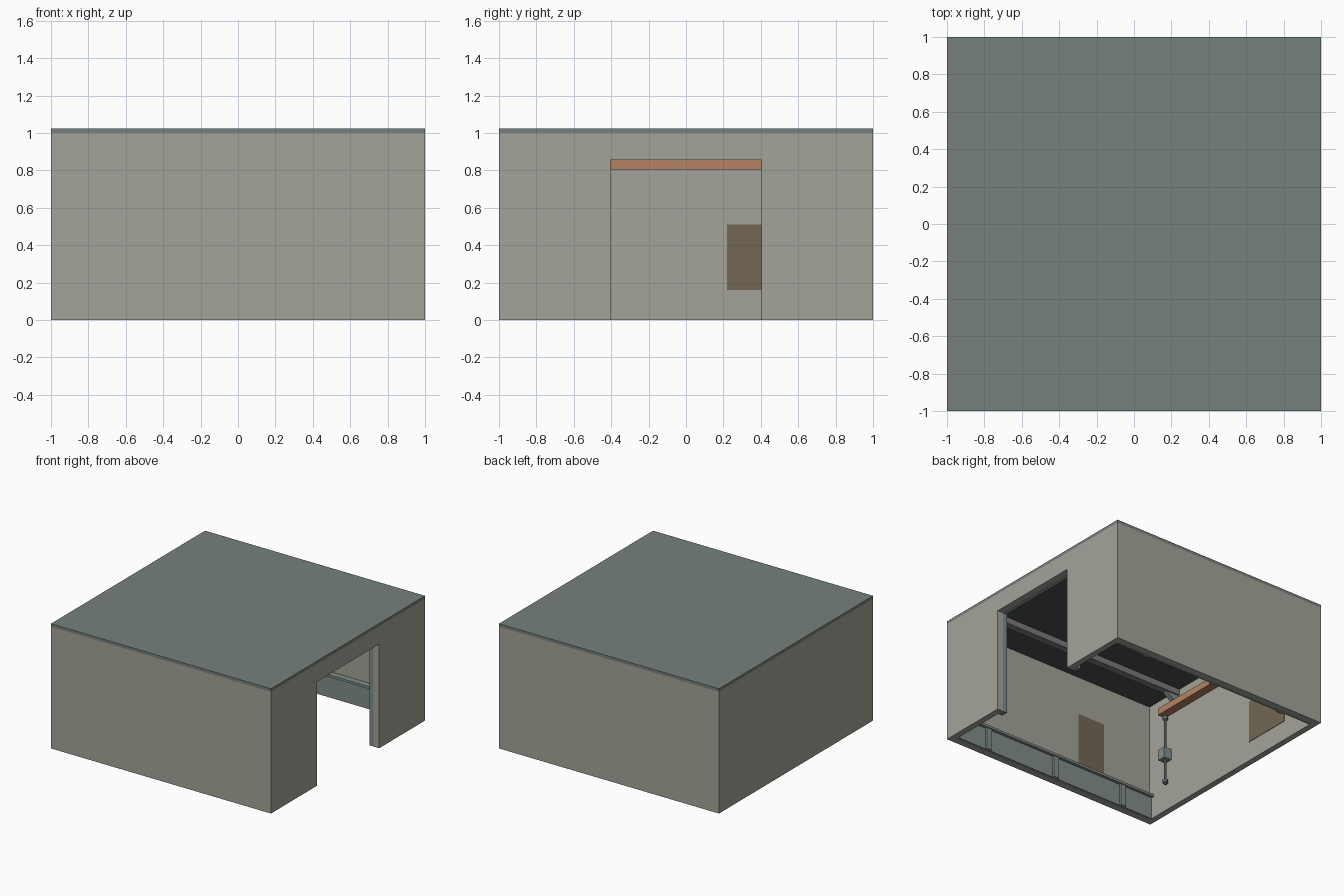
import bpy, bmesh
from mathutils import Vector

if "Cube" in bpy.data.objects:
    bpy.data.objects.remove(bpy.data.objects["Cube"])


def mat(name, r, g, b):
    m = bpy.data.materials.new(name)
    m.diffuse_color = (r, g, b, 1)
    m.use_nodes = True
    m.node_tree.nodes["Principled BSDF"].inputs["Base Color"].default_value = m.diffuse_color
    return m


WALL = mat("plaster", .37, .37, .32)
ROOF = mat("roof_metal", .18, .22, .20)
DARK = mat("dark_ceiling", .07, .075, .075)
TRIM = mat("trim_metal", .22, .27, .25)
BEAM = mat("beam_metal", .19, .20, .20)
COPPER = mat("copper", .46, .23, .13)
STAIN = mat("stain", .17, .135, .09)


def finish(name, bm, material):
    bmesh.ops.recalc_face_normals(bm, faces=bm.faces)
    me = bpy.data.meshes.new(name)
    bm.to_mesh(me)
    bm.free()
    ob = bpy.data.objects.new(name, me)
    bpy.context.collection.objects.link(ob)
    if material:
        me.materials.append(material)
    return ob


def box(name, x, y, z, material=None):
    """Box from (min, max) ranges on each axis."""
    bm = bmesh.new()
    bmesh.ops.create_cube(bm, size=1)
    for v in bm.verts:
        v.co = Vector([r[0] + (c + .5) * (r[1] - r[0]) for r, c in zip((x, y, z), v.co)])
    return finish(name, bm, material)


def cylinder(name, x, y, z, radius, material):
    bm = bmesh.new()
    bmesh.ops.create_cone(bm, cap_ends=True, segments=8, radius1=radius,
                          radius2=radius, depth=z[1] - z[0])
    bmesh.ops.translate(bm, verts=bm.verts, vec=(x, y, sum(z) / 2))
    return finish(name, bm, material)


def wedge(name, pts, y, material):
    """Extrude an xz profile between two y values."""
    bm = bmesh.new()
    face = bm.faces.new([bm.verts.new((px, y[0], pz)) for px, pz in pts])
    ext = bmesh.ops.extrude_face_region(bm, geom=[face])
    verts = [g for g in ext["geom"] if isinstance(g, bmesh.types.BMVert)]
    bmesh.ops.translate(bm, verts=verts, vec=(0, y[1] - y[0], 0))
    return finish(name, bm, material)


def span(a, b, s):
    """Range mirrored to side s."""
    return tuple(sorted((a * s, b * s)))


# Wall shell, open underneath, with a doorway in the right side
T = .95
walls = box("walls", (-1, 1), (-1, 1), (0, 1), WALL)
cutters = [box("room_cutter", (-T, T), (-T, T), (-.1, 1.1)),
           box("door_cutter", (.8, 1.1), (-.405, .405), (-.1, .855))]
for c in cutters:
    c.hide_render = True
    mod = walls.modifiers.new(c.name, 'BOOLEAN')
    mod.operation, mod.solver, mod.object = 'DIFFERENCE', 'EXACT', c
bpy.context.view_layer.objects.active = walls
for mod in list(walls.modifiers):
    bpy.ops.object.modifier_apply(modifier=mod.name)
for c in cutters:
    bpy.data.objects.remove(c)

# Roof slab and dark ceiling lining
box("roof", (-1, 1), (-1, 1), (1, 1.025), ROOF)
box("ceiling", (-T, T), (-T, T), (.98, .999), DARK)

# Door frame fixed to the inside of the wall
box("door_header", (.91, T), (-.46, .46), (.856, .91), TRIM)

for s, side in ((-1, "front"), (1, "back")):
    box(side + "_door_post", (.91, T), span(.406, .46, s), (0, .856), TRIM)

    # Low wall panelling: board, cap rail and battens
    box(side + "_panel", (-T, T), span(.925, T, s), (0, .18), TRIM)
    box(side + "_rail", (-T, T), span(.90, T, s), (.18, .20), TRIM)
    for i, bx in enumerate((-.66, 0, .66)):
        box(f"{side}_batten_{i}", (bx - .025, bx + .025), span(.908, .926, s), (0, .18), TRIM)

    # Ceiling beam with a gusset at each end
    box(side + "_ceiling_beam", (-T, T), span(.60, .66, s), (.93, .98), BEAM)
    for e, end in ((-1, "left"), (1, "right")):
        wedge(f"{side}_{end}_gusset", [(.95 * e, .93), (.83 * e, .93), (.95 * e, .84)],
              span(.61, .65, s), TRIM)

# Copper duct along the left wall
box("copper_duct", (-T, -.88), (-.77, .77), (.805, .86), COPPER)

# Conduit with collars and junction box
PX, PY = -.92, -.73
cylinder("conduit", PX, PY, (.20, .806), .010, TRIM)
for i, cz in enumerate((.225, .775)):
    cylinder(f"conduit_collar_{i}", PX, PY, (cz - .012, cz + .012), .022, TRIM)
box("junction_box", (PX - .03, PX + .04), (PY - .035, PY + .035), (.41, .50), TRIM)

# Thin stains on the inner walls
box("left_wall_stain", (-T, -T + .004), (.22, .63), (.16, .51), STAIN)
box("front_wall_stain", (-.50, -.25), (-T, -T + .004), (.18, .66), STAIN)
